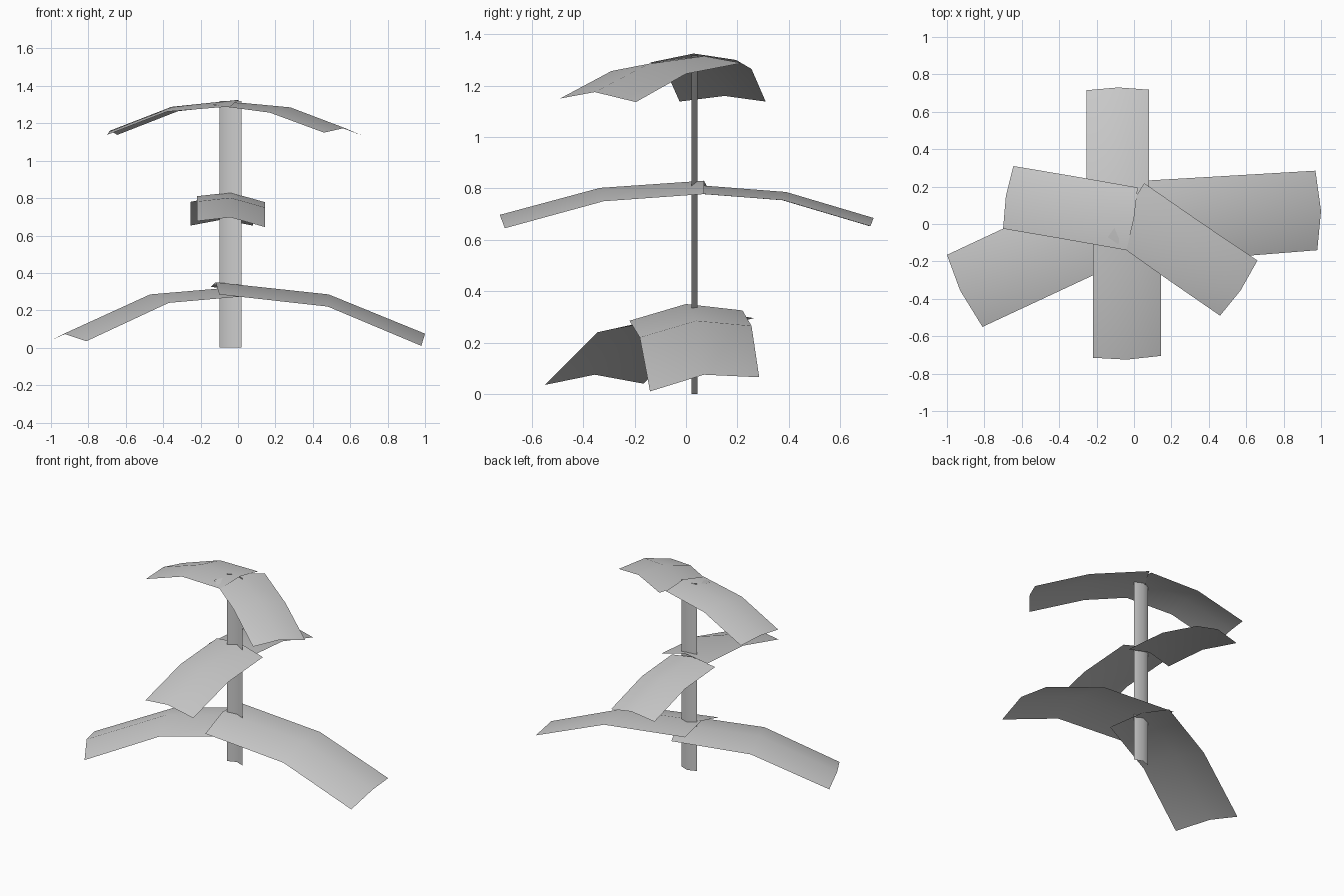
import bpy

cube = bpy.data.objects.get("Cube")
if cube:
    bpy.data.objects.remove(cube, do_unlink=True)

# Single flat colour
grey = bpy.data.materials.new("light_grey")
grey.use_nodes = True
grey.diffuse_color = (0.6, 0.6, 0.6, 1)
grey.node_tree.nodes["Principled BSDF"].inputs["Base Color"].default_value = (0.6, 0.6, 0.6, 1)


def sheet(name, *rows):
    """Loft a thin smooth sheet through rows of points (right edge, ridge, left edge)."""
    n = len(rows[0])
    verts = [p for row in rows for p in row]
    faces = [(r * n + c, (r + 1) * n + c, (r + 1) * n + c + 1, r * n + c + 1)
             for r in range(len(rows) - 1) for c in range(n - 1)]
    mesh = bpy.data.meshes.new(name)
    mesh.from_pydata(verts, [], faces)
    mesh.materials.append(grey)
    mesh.shade_smooth()
    mesh.update()
    obj = bpy.data.objects.new(name, mesh)
    bpy.context.collection.objects.link(obj)
    return obj


# Upright stem, a strip bowed towards the back
sheet("stem", *[[(-0.10, 0.022, z), (-0.04, 0.045, z), (0.02, 0.022, z)] for z in (1.318, 0.0)])

# Lower pair of leaves: root, bend and tip rows
sheet("lower_left_leaf",
      [(-0.10, -0.22, 0.285), (-0.12, 0.0, 0.35), (-0.145, 0.22, 0.325)],
      [(0.48, -0.18, 0.22), (0.485, 0.04, 0.285), (0.46, 0.255, 0.265)],
      [(0.98, -0.14, 0.01), (1.0, 0.07, 0.075), (0.97, 0.285, 0.065)])
sheet("lower_right_leaf",
      [(-0.07, 0.265, 0.295), (0.0, 0.08, 0.325), (0.09, -0.13, 0.28)],
      [(-0.54, 0.05, 0.245), (-0.47, -0.14, 0.285), (-0.37, -0.345, 0.24)],
      [(-1.0, -0.165, 0.04), (-0.93, -0.355, 0.075), (-0.81, -0.55, 0.035)])

# Middle pair: straight leaves running to the front and to the back
sheet("middle_front_leaf",
      *[[(-0.22, y + 0.01, z - 0.02), (-0.04, y, z), (0.145, y + 0.02 * k, z - 0.052)]
        for y, z, k in ((0.07, 0.83, 0), (-0.335, 0.802, 0.7), (-0.725, 0.697, 1))])
sheet("middle_back_leaf",
      *[[(0.08, y - 0.012, z - 0.032), (-0.085, y, z), (-0.255, y - 0.015, z - 0.032)]
        for y, z in ((0.055, 0.812), (0.39, 0.786), (0.73, 0.685))])

# Upper pair of leaves
sheet("upper_right_leaf",
      [(0.02, 0.195, 1.30), (0.0, 0.03, 1.325), (-0.04, -0.14, 1.29)],
      [(-0.32, 0.255, 1.265), (-0.355, 0.09, 1.288), (-0.38, -0.08, 1.262)],
      [(-0.645, 0.31, 1.138), (-0.685, 0.15, 1.16), (-0.70, -0.025, 1.138)])
sheet("upper_left_leaf",
      [(-0.14, -0.07, 1.298), (-0.04, 0.07, 1.315), (0.055, 0.218, 1.288)],
      [(0.17, -0.29, 1.257), (0.28, -0.145, 1.285), (0.37, 0.0, 1.246)],
      [(0.46, -0.49, 1.15), (0.57, -0.355, 1.175), (0.66, -0.195, 1.136)])
